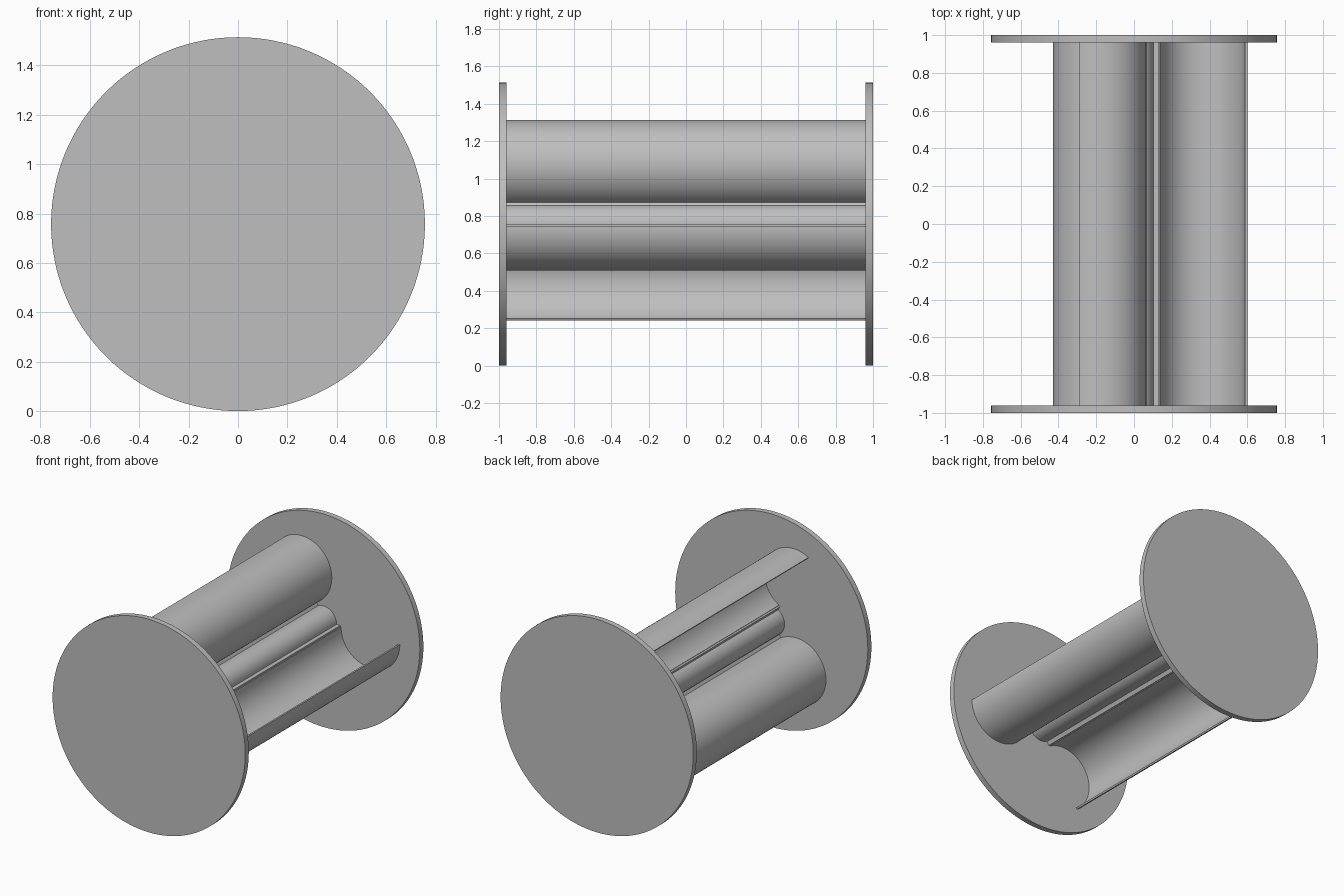
import bpy, bmesh, math
from mathutils import Matrix

cube = bpy.data.objects.get("Cube")
if cube:
    bpy.data.objects.remove(cube)

AXIS_Z = 0.757        # height of the rotor axis
PLATE_R = 0.757
PLATE_T = 0.04
HALF_LEN = 1.0 - PLATE_T
SHAFT_R = 0.103
BLADE_R = 0.237       # outer radius of a scoop
BLADE_X, BLADE_Z = 0.363, -0.011
THICK = 0.012

grey = bpy.data.materials.new("plain_grey")
grey.use_nodes = True
colour = (0.52, 0.52, 0.52, 1)
grey.diffuse_color = colour
grey.node_tree.nodes["Principled BSDF"].inputs["Base Color"].default_value = colour


def extrude_profile(name, points, y0, y1, turn=0.0):
    """Extrude an x-z outline along y, turned about the rotor axis."""
    bm = bmesh.new()
    face = bm.faces.new([bm.verts.new((x, y0, z)) for x, z in points])
    grown = bmesh.ops.extrude_face_region(bm, geom=[face])["geom"]
    moved = [v for v in grown if isinstance(v, bmesh.types.BMVert)]
    bmesh.ops.translate(bm, verts=moved, vec=(0, y1 - y0, 0))
    bmesh.ops.recalc_face_normals(bm, faces=bm.faces)
    place = Matrix.Translation((0, 0, AXIS_Z)) @ Matrix.Rotation(-turn, 4, "Y")
    bm.transform(place)
    mesh = bpy.data.meshes.new(name)
    bm.to_mesh(mesh)
    bm.free()
    mesh.materials.append(grey)
    obj = bpy.data.objects.new(name, mesh)
    bpy.context.collection.objects.link(obj)
    bpy.ops.object.select_all(action="DESELECT")
    obj.select_set(True)
    bpy.context.view_layer.objects.active = obj
    bpy.ops.object.shade_smooth_by_angle(angle=math.radians(30))
    return obj


def arc(cx, cz, radius, start, end, steps):
    angles = [start + (end - start) * i / steps for i in range(steps + 1)]
    return [(cx + radius * math.cos(a), cz + radius * math.sin(a)) for a in angles]


def circle(radius, steps):
    return arc(0, 0, radius, 0, math.tau, steps)[:-1]


# End plates and central shaft
extrude_profile("front_plate", circle(PLATE_R, 128), -1, -HALF_LEN)
extrude_profile("back_plate", circle(PLATE_R, 128), HALF_LEN, 1)
extrude_profile("shaft", circle(SHAFT_R, 64), -HALF_LEN, HALF_LEN)

# Three half-round scoops, each joined to the shaft by a narrow web
scoop = (arc(BLADE_X, BLADE_Z, BLADE_R, math.pi, math.tau, 48)
         + arc(BLADE_X, BLADE_Z, BLADE_R - THICK, math.tau, math.pi, 48))
web_end = BLADE_X - BLADE_R + THICK / 2
web = [(SHAFT_R * 0.9, BLADE_Z), (web_end, BLADE_Z), (web_end, 0), (SHAFT_R * 0.9, 0)]
for i, side in enumerate(("right", "upper", "lower")):
    turn = i * math.tau / 3
    extrude_profile(side + "_scoop", scoop, -HALF_LEN, HALF_LEN, turn)
    extrude_profile(side + "_web", web, -HALF_LEN, HALF_LEN, turn)
